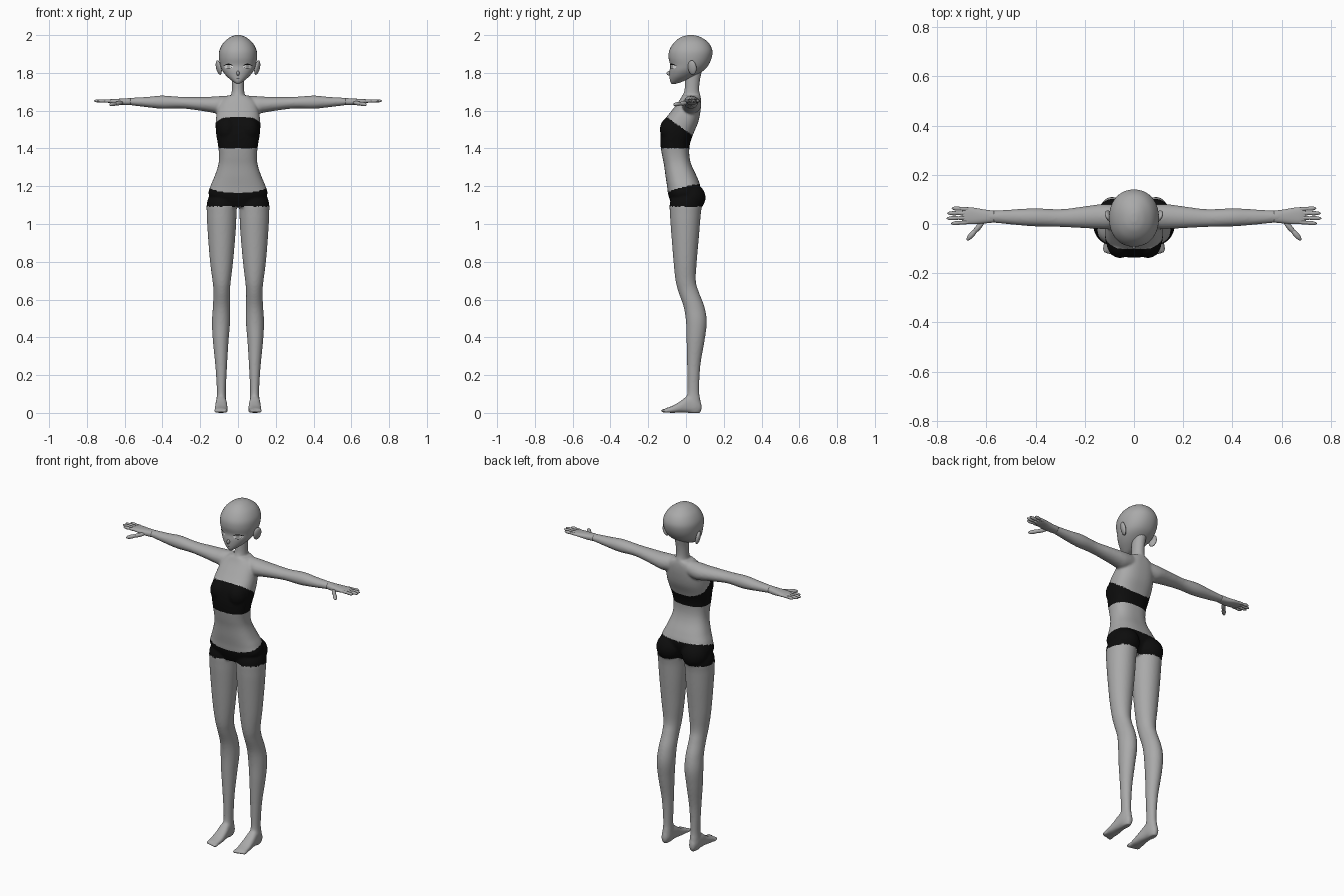
import bpy, bmesh, math
from mathutils import Vector, Matrix
from mathutils.bvhtree import BVHTree

cube = bpy.data.objects.get("Cube")
if cube:
    bpy.data.objects.remove(cube)

CM = 0.01  # tables below are in hundredths of a unit


def material(name, value):
    m = bpy.data.materials.new(name)
    m.use_nodes = True
    col = (value, value, value, 1)
    m.diffuse_color = col
    m.node_tree.nodes["Principled BSDF"].inputs["Base Color"].default_value = col
    return m


skin = material("grey skin", 0.4)
cloth = material("black cloth", 0.004)
white = material("eye white", 0.85)


def finish(name, bm, *mats):
    bmesh.ops.recalc_face_normals(bm, faces=bm.faces)
    me = bpy.data.meshes.new(name)
    bm.to_mesh(me)
    bm.free()
    for m in mats:
        me.materials.append(m)
    me.shade_smooth()
    ob = bpy.data.objects.new(name, me)
    bpy.context.collection.objects.link(ob)
    return ob


def catmull(p, q, r, s, t):
    return 0.5 * (2 * q + (r - p) * t + (2 * p - 5 * q + 4 * r - s) * t * t
                  + (3 * q - p - 3 * r + s) * t ** 3)


def loft(bm, axis, rows, power=2.0, sides=32, steps=5):
    """Skin rounded sections; each row is position, then low/high on two axes."""
    fine = []
    for i in range(len(rows) - 1):
        four = [rows[max(i - 1, 0)], rows[i], rows[i + 1], rows[min(i + 2, len(rows) - 1)]]
        fine += [[catmull(*v, k / steps) for v in zip(*four)] for k in range(steps)]
    fine.append(rows[-1])
    rings = []
    for t, a0, a1, b0, b1 in fine:
        ring = []
        for k in range(sides):
            ang = math.tau * k / sides
            c, s = math.cos(ang), math.sin(ang)
            a = (a0 + a1) / 2 + (a1 - a0) / 2 * math.copysign(abs(c) ** (2 / power), c)
            b = (b0 + b1) / 2 + (b1 - b0) / 2 * math.copysign(abs(s) ** (2 / power), s)
            co = {"x": (t, a, b), "y": (a, t, b), "z": (a, b, t)}[axis]
            ring.append(bm.verts.new(Vector(co) * CM))
        rings.append(ring)
    for lo, hi in zip(rings, rings[1:]):
        for k in range(sides):
            n = (k + 1) % sides
            bm.faces.new((lo[k], lo[n], hi[n], hi[k]))
    bm.faces.new(rings[0])
    bm.faces.new(rings[-1])


def centred(rows):
    return [(z, -w, w, f, b) for z, w, f, b in rows]


def ball(bm, at, size, turn=None):
    m = Matrix.Translation(Vector(at) * CM) @ (turn or Matrix()) @ Matrix.Diagonal((*(Vector(size) * CM), 1))
    bmesh.ops.create_uvsphere(bm, u_segments=20, v_segments=12, radius=1, matrix=m)


def finger(bm, start, end, radius):
    a, b = Vector(start), Vector(end)
    turn = (b - a).to_track_quat("Z", "Y").to_matrix().to_4x4()
    for t in (0, 0.5):  # two overlapping segments with a rounded tip
        ball(bm, a.lerp(b, 0.35 + t * 0.8), (radius, radius, (b - a).length * 0.35 - t * 0.9), turn)


def mirror_x(bm):
    bmesh.ops.recalc_face_normals(bm, faces=bm.faces)
    new = bmesh.ops.duplicate(bm, geom=bm.verts[:] + bm.edges[:] + bm.faces[:])["geom"]
    bmesh.ops.scale(bm, vec=(-1, 1, 1), verts=[g for g in new if isinstance(g, bmesh.types.BMVert)])
    bmesh.ops.reverse_faces(bm, faces=[g for g in new if isinstance(g, bmesh.types.BMFace)])


# Limbs, bust and hips for one side
bm = bmesh.new()
loft(bm, "z", [(119, 3, 13, -5, 6), (112, .8, 16.3, -8.4, 8.5), (105, .8, 16.5, -8.5, 7.8),
               (95, 1.3, 16, -7.8, 7), (80, 2.6, 14.8, -6.6, 5.7), (70, 3.8, 13.5, -5.5, 5.2),
               (64, 4.3, 13, -4, 6.8), (56, 4.2, 13.3, -1.2, 9.8), (48, 4.2, 13.8, 0, 11),
               (38, 5, 13.3, .3, 9.8), (25, 5.8, 12, .6, 7.6), (12, 6.4, 11.2, .8, 7),
               (7, 6.3, 11.4, 0, 7.6), (3, 6.3, 11.5, 0, 8.4), (0, 7.2, 10.8, 1, 7.6)])
loft(bm, "y", [(8, 7.5, 10.5, 1, 5), (5, 6.3, 11.5, -.1, 8), (1, 6, 11.8, .1, 9),
               (-3, 5.6, 12.1, .2, 6.2), (-7, 5.4, 12.4, 0, 3.8), (-11, 5.8, 12.2, .2, 2.4)], 2.5)
for i in range(5):
    ball(bm, (6.3 + 1.4 * i, -11.3 + .35 * i, 1.1), (.95 - .05 * i, 2.2, 1.1))
loft(bm, "x", [(2, 0, 7, 160, 168), (10, -2, 8, 158.5, 167.7), (14, -2, 8, 159, 167.4),
               (20, -1.7, 7.2, 160, 167.3), (30, -1.2, 6, 161.2, 167.3), (40, -1, 6.4, 161, 168),
               (48, -.4, 6, 161.8, 167.3), (58, .6, 5.4, 163, 166.7), (60, .5, 5.6, 163, 166.5)])
ball(bm, (5.6, -7.6, 150), (5.6, 6.3, 7))
ball(bm, (8.2, 3, 114), (7.4, 7.4, 7.5))
mirror_x(bm)

# Trunk and neck
loft(bm, "z", centred([(109, 9, -7, 4), (115, 15.3, -9.3, 6.5), (120, 14.6, -10, 7.5), (125, 12.5, -10.8, 5.8),
                       (131, 10.5, -11.6, 3), (136, 10, -12.6, 1.8), (142, 10.6, -13.5, 2),
                       (148, 11.6, -13.5, 4), (154, 11.8, -12, 6.5), (160, 11, -7.6, 7.7),
                       (165, 9.5, -3.8, 8), (168, 5.5, -2, 7.6)]), 2.5, 48)
loft(bm, "z", centred([(164, 5, -3, 8), (168, 3.7, -1.8, 7.6), (171, 3.3, -.8, 7), (176, 3.3, -.5, 7.4), (181, 3.6, 0, 8.5)]))
rough = finish("body_source", bm, skin)

# Fuse the trunk and limbs into one smooth surface
mod = rough.modifiers.new("fuse", "REMESH")
mod.mode, mod.voxel_size, mod.use_smooth_shade = "VOXEL", 0.006, True
mod = rough.modifiers.new("soften", "SMOOTH")
mod.factor, mod.iterations = 0.5, 6
graph = bpy.context.evaluated_depsgraph_get()
bm = bmesh.new()
bm.from_mesh(bpy.data.meshes.new_from_object(rough.evaluated_get(graph)))
bpy.data.objects.remove(rough)

# Bandeau and shorts are bands of the body's faces
for f in bm.faces:
    x, y, z = f.calc_center_median()
    bandeau = 1.40 < z < min(1.572, 1.565 - 0.72 * (y + 0.1))
    shorts = 1.092 < z < 1.162 + 0.25 * (y + 0.1) + 0.08 * abs(x)
    f.material_index = int(bandeau or shorts)
finish("body", bm, skin, cloth)

# Hands
bm = bmesh.new()
loft(bm, "x", [(57, .6, 5.4, 163, 166.6), (61, .2, 5.9, 163, 166.4), (65, -.1, 6.6, 163.6, 166.2),
               (68, .1, 6.8, 164, 166), (70, .8, 6.2, 164.5, 165.6)], 2.4, 24)
for y, tip, spread in ((.9, 74, .2), (2.6, 75.7, 2.3), (4.3, 75.5, 4.4), (5.9, 73.8, 6.4)):
    finger(bm, (66, y, 165), (tip, spread, 165.2), .85)
finger(bm, (61, 1.2, 164.3), (67.6, -6.2, 163.2), 1.1)
mirror_x(bm)
finish("hands", bm, skin)

# Head with nose
bm = bmesh.new()
loft(bm, "z", centred([(174.2, .8, -7.6, -5.5), (175.5, 2.8, -8.4, -1.5), (178, 5.8, -8.7, 4),
                       (181, 8.2, -8.7, 9), (184, 9.4, -8.4, 11.8), (188, 10.1, -9.2, 13.6),
                       (192, 9.8, -8.8, 13.9), (196, 7.7, -6.4, 11.9), (198.7, 4.5, -3, 8.2),
                       (199.8, 1.8, .2, 5), (200, .3, 2, 3)]), 2.15, 48)
bmesh.ops.recalc_face_normals(bm, faces=bm.faces)
tree = BVHTree.FromBMesh(bm)
ball(bm, (0, -8.6, 179.8), (.8, 1.7, 1.3))
finish("head", bm, skin)

# Ears
bm = bmesh.new()
lean = Matrix.Rotation(-0.4, 4, "Z") @ Matrix.Rotation(0.22, 4, "Y")
ball(bm, (10.2, 3.3, 182.8), (1.2, 2.4, 3.9), lean)
mirror_x(bm)
finish("ears", bm, skin)


def decal(name, cx, cz, w, h, bend, lift, mat, both=True):
    """Thin curved patch laid on the front of the head."""
    bm = bmesh.new()
    bmesh.ops.create_grid(bm, x_segments=16, y_segments=4, size=1)
    for v in bm.verts:
        u, t = v.co.x, v.co.y
        arc = max(1 - u * u, 0.02)
        x, z = cx + u * w, cz + bend * arc + t * h * math.sqrt(arc)
        hit = tree.ray_cast(Vector((x * CM, -1, z * CM)), Vector((0, 1, 0)))[0]
        v.co = hit - Vector((0, lift * CM, 0))
    if both:
        mirror_x(bm)
    finish(name, bm, mat)


# Painted face
decal("eyes", 5, 183.3, 2.3, 1.2, 0, .2, white)
decal("irises", 4.9, 183.3, .9, 1.1, 0, .3, skin)
decal("upper_lashes", 5.1, 183.6, 2.6, .3, 1, .4, cloth)
decal("lower_lashes", 5.1, 183, 1.8, .1, -.9, .4, cloth)
decal("mouth", 0, 177.2, .9, .12, -.1, .15, cloth, False)
